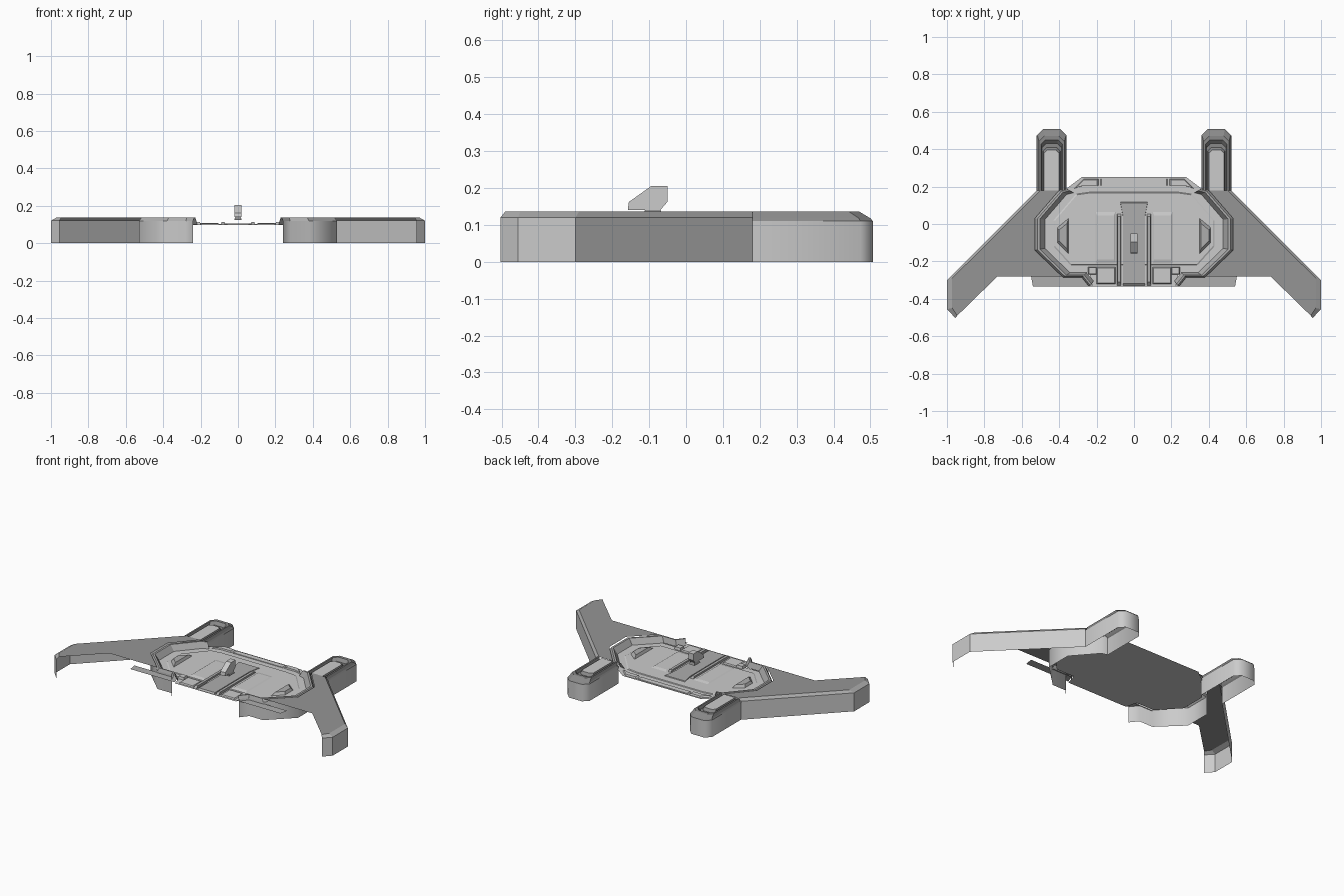
import bpy
from math import radians

if "Cube" in bpy.data.objects:
    bpy.data.objects.remove(bpy.data.objects["Cube"])


def grey(name, v):
    m = bpy.data.materials.new(name)
    m.diffuse_color = (v, v, v, 1)
    m.use_nodes = True
    m.node_tree.nodes["Principled BSDF"].inputs["Base Color"].default_value = m.diffuse_color
    return m


WING, HULL, DECK, DARK = (grey("wing_grey", 0.30), grey("hull_grey", 0.42),
                          grey("deck_grey", 0.52), grey("dark_grey", 0.25))


def make(name, verts, faces, mat=None, mirror=True, smooth=0):
    me = bpy.data.meshes.new(name)
    me.from_pydata(verts, [], faces)
    me.update()
    if smooth:
        me.shade_smooth()
        me.set_sharp_from_angle(angle=radians(smooth))
    if mat:
        me.materials.append(mat)
    ob = bpy.data.objects.new(name, me)
    bpy.context.collection.objects.link(ob)
    if mirror:
        m = ob.modifiers.new("Mirror", "MIRROR")
        m.merge_threshold = 0.0005
    return ob


def sheet(name, pts, z, mat=None, mirror=True):
    """Flat single-sided plate."""
    return make(name, [(x, y, z) for x, y in pts], [tuple(range(len(pts)))], mat, mirror)


def loft(name, rows, mat=None, cap=False, mirror=True, smooth=0):
    """Skin open rows of equal length; optionally fill the last row."""
    n = len(rows[0])
    faces = [(r * n + i, r * n + i + 1, (r + 1) * n + i + 1, (r + 1) * n + i)
             for r in range(len(rows) - 1) for i in range(n - 1)]
    if cap:
        faces.append(tuple((len(rows) - 1) * n + i for i in range(n)))
    return make(name, [p for r in rows for p in r], faces, mat, mirror, smooth)


def lift(path, z, s=1.0, c=(0, -0.04)):
    return [(c[0] + (x - c[0]) * s, c[1] + (y - c[1]) * s, z) for x, y in path]


def panel(name, pts, z0, z1, s, mat=DECK, mirror=True):
    """Low raised panel with sloped sides, scaled about its own centre."""
    c = (sum(p[0] for p in pts) / len(pts), sum(p[1] for p in pts) / len(pts))
    loop = pts + pts[:1]
    loft(name, [lift(loop, z0), lift(loop, z1, s, c)], mat, mirror=mirror)
    sheet(name + "_top", [p[:2] for p in lift(pts, z1, s, c)], z1, mat, mirror)


def box(x0, x1, y0, y1):
    return [(x0, y0), (x1, y0), (x1, y1), (x0, y1)]


def both(half):
    """Complete a half outline (listed bottom to top, x > 0) across the centre line."""
    return half + [(-x, y) for x, y in reversed(half)]


# Swept wings: side wall, bevelled edge and flat top, open underneath
edge = [(0.955, -0.503), (1, -0.455), (1, -0.3), (0.52, 0.18)]
inner = [(0.945, -0.49), (0.972, -0.45), (0.972, -0.29), (0.50, 0.18)]
loft("wing_wall", [lift(edge, 0), lift(edge, 0.12)])
loft("wing_bevel", [lift(edge, 0.12), lift(inner, 0.136)], HULL)
sheet("wing_top", inner + [(0.40, 0.18), (0.53, 0.03), (0.53, -0.14),
                           (0.385, -0.28), (0.73, -0.28)], 0.136, WING)


# Forward prongs: chamfered shell with a sunk channel around a raised panel
def prong(w, tip, z):
    c, x = w * 0.42, 0.44
    pts = [(x + w, 0.18), (x + w, tip - c), (x + w - c, tip),
           (x - w + c, tip), (x - w, tip - c), (x - w, 0.18)]
    return [(a, b, z) for a, b in pts]


loft("prong_wall", [prong(0.08, 0.507, 0), prong(0.08, 0.507, 0.11)], smooth=60)
loft("prong_rim", [prong(0.08, 0.507, 0.11), prong(0.075, 0.50, 0.118),
                   prong(0.068, 0.47, 0.136), prong(0.058, 0.45, 0.136),
                   prong(0.052, 0.43, 0.118), prong(0.046, 0.41, 0.118),
                   prong(0.040, 0.395, 0.134)], DARK)
sheet("prong_panel", [p[:2] for p in prong(0.040, 0.395, 0)], 0.134, DECK)

# Hull side wall and raised rim around the deck
rim = [(0.24, -0.335), (0.28, -0.285), (0.38, -0.285), (0.53, -0.14),
       (0.53, 0.03), (0.40, 0.18), (0.36, 0.19)]
loft("hull_wall", [lift(rim, 0), lift(rim, 0.118)], smooth=60)
loft("hull_rim", [lift(rim, 0.118), lift(rim, 0.136, 0.975),
                  lift(rim, 0.136, 0.95), lift(rim, 0.118, 0.925),
                  lift(rim, 0.100, 0.90)], HULL)

# Deck plate, thin and open below
sheet("deck", both([(0.22, -0.335), (0.24, -0.26), (0.37, -0.26), (0.49, -0.13),
                    (0.49, 0.03), (0.40, 0.17), (0.36, 0.19), (0.28, 0.25)]),
      0.098, DECK, mirror=False)
sheet("rear_flap", [(0.22, -0.335), (0.54, -0.335), (0.55, -0.28), (0.24, -0.28)],
      0.105, HULL)

# Deck relief: central field, front bar, corners, hatches, bays, spine
panel("deck_field", both([(0.25, -0.22), (0.34, -0.22), (0.43, -0.12), (0.43, 0.02),
                          (0.31, 0.16), (0.24, 0.17)]), 0.098, 0.102, 0.98, mirror=False)
panel("front_bar", both([(0.18, 0.205), (0.18, 0.24)]), 0.098, 0.102, 0.97, mirror=False)
panel("front_corner", [(0.19, 0.205), (0.27, 0.205), (0.32, 0.19), (0.27, 0.24),
                       (0.19, 0.24)], 0.098, 0.108, 0.85)
panel("side_hatch", [(0.35, -0.16), (0.41, -0.10), (0.41, -0.02), (0.35, 0.03)],
      0.102, 0.118, 0.7, HULL)
panel("bay_panel", box(0.10, 0.205, -0.21, 0.065), 0.102, 0.107, 0.85)
panel("rear_pad", box(0.10, 0.20, -0.32, -0.23), 0.098, 0.105, 0.9)
panel("rear_clip", box(0.20, 0.245, -0.27, -0.23), 0.098, 0.114, 0.85)
panel("spine_rail", box(0.07, 0.09, -0.33, 0.06), 0.098, 0.113, 0.9, HULL)
panel("spine", both([(0.06, -0.33), (0.06, 0.04), (0.075, 0.12)]),
      0.098, 0.106, 0.96, HULL, mirror=False)

# Small turret above the spine: extruded side profile on a narrow foot
prof = [(-0.158, 0.14), (-0.155, 0.162), (-0.095, 0.205), (-0.05, 0.205),
        (-0.05, 0.163), (-0.07, 0.14)]
n = len(prof)
verts = [(s * 0.018, y, z) for s in (-1, 1) for y, z in prof]
faces = [tuple(range(n)), tuple(range(2 * n - 1, n - 1, -1))]
faces += [(i, i + n, (i + 1) % n + n, (i + 1) % n) for i in range(n)]
make("turret", verts, faces, mirror=False)
panel("turret_foot", both([(0.02, -0.12), (0.02, -0.06)]), 0.125, 0.14, 0.7, DARK, mirror=False)
